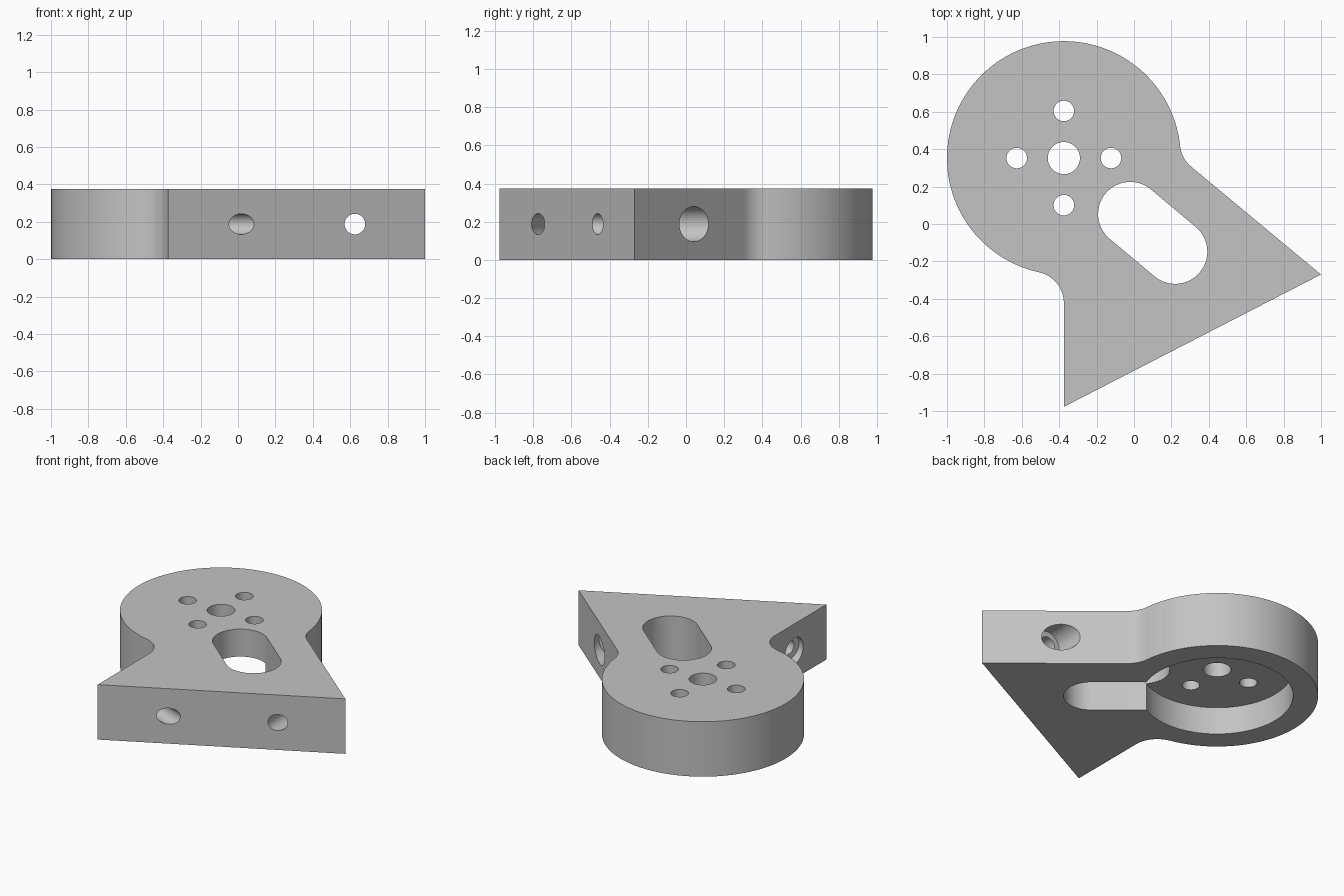
import bpy, bmesh, math
from math import sin, cos, pi
from mathutils import Vector

cube = bpy.data.objects.get("Cube")
if cube:
    bpy.data.objects.remove(cube, do_unlink=True)

HEIGHT = 0.375
RADIUS = 0.625
FILLET = 0.168
CENTRE = Vector((-0.375, 0.3525))
CORNER = Vector((-0.375, -0.9775))
TIP = Vector((1.0, -0.27))
SLOPE = math.radians(-39.7)      # heading of the long sloped edge

metal = bpy.data.materials.new("grey_metal")
metal.use_nodes = True
metal.diffuse_color = (0.55, 0.55, 0.55, 1)
metal.node_tree.nodes["Principled BSDF"].inputs["Base Color"].default_value = (0.55, 0.55, 0.55, 1)


def arc(centre, radius, start, end, steps):
    return [centre + radius * Vector((cos(a), sin(a)))
            for a in (start + (end - start) * i / steps for i in range(steps + 1))]


def angle(v):
    return math.atan2(v.y, v.x)


def prism(name, points, bottom, top):
    """Extrude a counter-clockwise outline between two heights."""
    bm = bmesh.new()
    face = bm.faces.new([bm.verts.new((p.x, p.y, bottom)) for p in points])
    ext = bmesh.ops.extrude_face_region(bm, geom=[face])
    bmesh.ops.translate(bm, vec=(0, 0, top - bottom),
                        verts=[v for v in ext["geom"] if isinstance(v, bmesh.types.BMVert)])
    bmesh.ops.recalc_face_normals(bm, faces=bm.faces)
    mesh = bpy.data.meshes.new(name)
    bm.to_mesh(mesh)
    bm.free()
    mesh.materials.append(metal)
    obj = bpy.data.objects.new(name, mesh)
    bpy.context.collection.objects.link(obj)
    return obj


def fillet_centre(edge_point, normal, along):
    """Centre of the fillet that touches both the disc and a straight edge."""
    offset = (edge_point - CENTRE).dot(normal) + FILLET
    reach = math.sqrt((RADIUS + FILLET) ** 2 - offset ** 2)
    return CENTRE + normal * offset + along * reach


# Outline: wedge blended into the disc
right_along = Vector((cos(SLOPE), sin(SLOPE)))
right_normal = Vector((-right_along.y, right_along.x))
right_c = fillet_centre(TIP, right_normal, right_along)
left_c = fillet_centre(CORNER, Vector((-1, 0)), Vector((0, -1)))

outline = [CORNER, TIP]
outline += arc(right_c, FILLET, angle(-right_normal) + 2 * pi, angle(CENTRE - right_c) % (2 * pi), 12)
outline += arc(CENTRE, RADIUS, angle(right_c - CENTRE), angle(left_c - CENTRE) % (2 * pi), 80)[1:-1]
outline += arc(left_c, FILLET, angle(CENTRE - left_c), 0, 14)
body = prism("bracket_body", outline, 0, HEIGHT)

cutters = []


def round_cut(name, centre, radius, bottom, top, steps=48):
    obj = prism(name, arc(centre, radius, 0, 2 * pi, steps)[:-1], bottom, top)
    cutters.append(obj)
    return obj


# Motor pocket underneath, centre hole and four screw holes
round_cut("pocket_cutter", CENTRE, 0.47, -0.1, HEIGHT / 2, 96)
round_cut("shaft_hole_cutter", CENTRE, 0.086, -0.1, 0.5)
for i in range(4):
    spot = CENTRE + 0.252 * Vector((cos(i * pi / 2), sin(i * pi / 2)))
    round_cut("screw_hole_cutter", spot, 0.055, -0.1, 0.5, 32)

# Long slot parallel to the sloped edge
slot_a, slot_b = Vector((-0.02, 0.053)), Vector((0.22, -0.148))
heading = angle(slot_b - slot_a)
slot = arc(slot_b, 0.172, heading - pi / 2, heading + pi / 2, 28)
slot += arc(slot_a, 0.172, heading + pi / 2, heading + 3 * pi / 2, 28)
cutters.append(prism("slot_cutter", slot, -0.1, 0.5))


# Counterbored bolt holes running from the side faces to the front face
def bolt_hole(entry, heading, length, depth):
    way = Vector((cos(heading), sin(heading), 0))
    start = Vector((entry[0], entry[1], HEIGHT / 2))
    for radius, near, far in ((0.055, -0.2, length), (0.092, -0.2, depth)):
        obj = round_cut("bolt_hole_cutter", Vector((0, 0)), radius, near, far, 40)
        obj.rotation_euler = way.to_track_quat('Z', 'Y').to_euler()
        obj.location = start


bolt_hole((0.625, 0.04), -pi / 2, 0.7, 0.125)
bolt_hole((-0.375, -0.63), math.radians(-20.2), 0.6, 0.08)

# Cut everything, bake the result and drop the cutters
for cutter in cutters:
    cutter.hide_render = True
    mod = body.modifiers.new(cutter.name, 'BOOLEAN')
    mod.operation = 'DIFFERENCE'
    mod.solver = 'EXACT'
    mod.object = cutter
bpy.context.view_layer.update()
graph = bpy.context.evaluated_depsgraph_get()
baked = bpy.data.meshes.new_from_object(body.evaluated_get(graph))
body.modifiers.clear()
body.data = baked
for cutter in cutters:
    bpy.data.objects.remove(cutter, do_unlink=True)

bpy.ops.object.select_all(action='DESELECT')
body.select_set(True)
bpy.context.view_layer.objects.active = body
bpy.ops.object.shade_smooth_by_angle(angle=math.radians(30))
